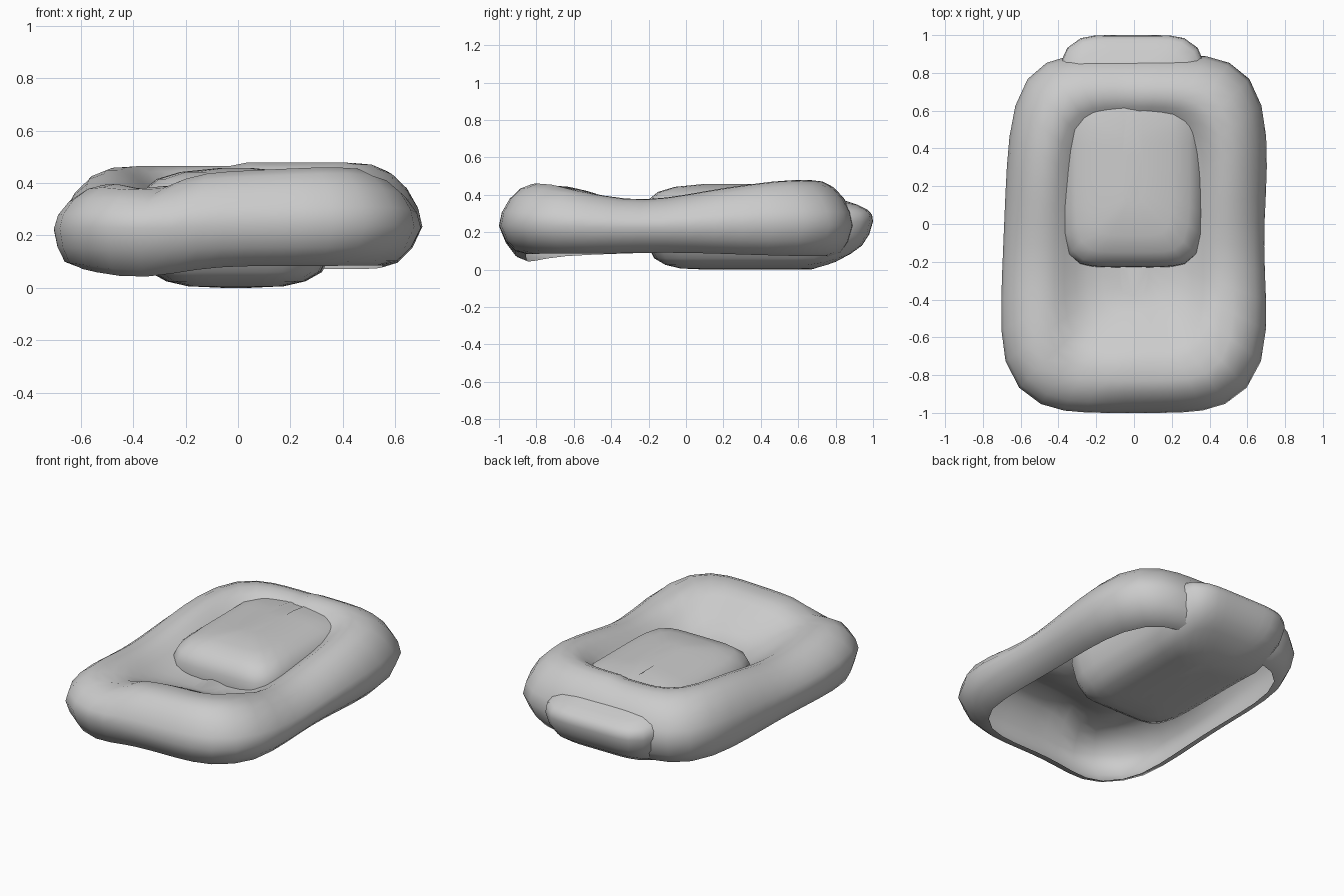
import bpy, bmesh, math

if "Cube" in bpy.data.objects:
    bpy.data.objects.remove(bpy.data.objects["Cube"])

N = 44


def outline(cx, cy, hx, hy, power):
    """Rounded-rectangle loop as a superellipse."""
    pts = []
    for i in range(N):
        a = 2 * math.pi * (i + 0.5) / N
        c, s = math.cos(a), math.sin(a)
        r = (abs(c) ** power + abs(s) ** power) ** (-1 / power)
        pts.append((cx + hx * c * r, cy + hy * s * r))
    return pts


def loft(name, centre, half, power, profile, deform, cap_start):
    """Stack inset outlines (inset, z) into a soft skin."""
    bm = bmesh.new()
    rings = []
    for inset, z in profile:
        p = outline(*centre, half[0] - inset, half[1] - inset, power)
        rings.append([bm.verts.new(deform(x, y, z)) for x, y in p])
    for a, b in zip(rings, rings[1:]):
        for i in range(N):
            j = (i + 1) % N
            bm.faces.new((a[i], a[j], b[j], b[i]))
    bm.faces.new(rings[-1])
    if cap_start:
        bm.faces.new(rings[0][::-1])
    bmesh.ops.recalc_face_normals(bm, faces=bm.faces)
    for f in bm.faces:
        f.smooth = True
    me = bpy.data.meshes.new(name)
    bm.to_mesh(me)
    bm.free()
    ob = bpy.data.objects.new(name, me)
    bpy.context.collection.objects.link(ob)
    return ob


def bump(v, mid, width):
    return math.exp(-((v - mid) / width) ** 2)


def bed_deform(x, y, z):
    # sagging sides, high ends, low front-left corner with a fold
    t = max(0, min(1, (z - 0.2) / 0.26))
    front = bump(y, -0.85, 0.35)
    dz = -0.085 * bump(y, -0.25, 0.42)
    dz += 0.02 * bump(y, 0.6, 0.25) * (1 if x > 0 else 0.3)
    dz += 0.018 * front * bump(x, 0.45, 0.3)
    dz -= 0.035 * front / (1 + math.exp((x + 0.2) * 12))
    dz -= 0.045 * front * bump(x, -0.32, 0.11)
    z2 = z + dz * t
    # gentle slope from the front rim to the floor
    if abs(x) < 0.5 and 0.28 < z < 0.459:
        z2 += 0.065 * bump(y, -0.57, 0.15) * bump(x, 0.08, 0.33)
    # wavy lower lip, curling under further on the right than the left
    if z < 0.2:
        k = (0.2 - z) / 0.13
        z2 += k * (0.02 * bump(y, -0.1, 0.5) + front * (0.012 - 0.042 * bump(x, -0.35, 0.22)))
        x -= 0.03 * k
        if y < -0.7:
            y += 0.025 * k
    # left side narrows to the back, slight waist on the right
    if x < 0:
        x *= 1.0 - 0.06 * (y + 0.3)
    else:
        x *= 1.015 - 0.03 * bump(y, -0.1, 0.35)
    # rounder front corners
    if y < -0.65:
        x *= 1 - 0.5 * (y + 0.65) ** 2
    return x, y, z2


# Hollow padded bed: lower lip, bulging wall, rim, sunken floor
bed_profile = [(0.12, 0.07), (0.065, 0.09), (0.025, 0.15), (0.0, 0.235),
               (0.015, 0.305), (0.055, 0.375), (0.11, 0.43), (0.17, 0.456),
               (0.23, 0.46), (0.28, 0.44), (0.33, 0.4), (0.39, 0.35),
               (0.45, 0.315), (0.53, 0.295), (0.62, 0.29)]
loft("bed_shell", (0.0, -0.05), (0.7, 0.95), 4.6, bed_profile, bed_deform, False)


def cushion_deform(x, y, z):
    # rear end rounds in where it leaves the back of the bed
    if y > 0.5 and z > 0.27:
        z -= 0.05 * min(1, (y - 0.5) / 0.3) * (z - 0.27) / 0.19
    if y > 0.7:
        z = 0.27 + (z - 0.27) * (1 - 0.4 * (y - 0.7) / 0.3)
    return x * (1 + 0.05 * bump(y, 0.85, 0.2) - 0.35 * max(0, y - 0.85)), y, z


# Thick cushion poking out below and behind
cushion_profile = [(0.33, 0.0), (0.2, 0.006), (0.12, 0.025), (0.06, 0.06),
                   (0.02, 0.14), (0.0, 0.25), (0.005, 0.32), (0.025, 0.37),
                   (0.08, 0.415), (0.17, 0.442), (0.33, 0.458)]
loft("cushion", (-0.008, 0.385), (0.382, 0.615), 6.0, cushion_profile, cushion_deform, True)
